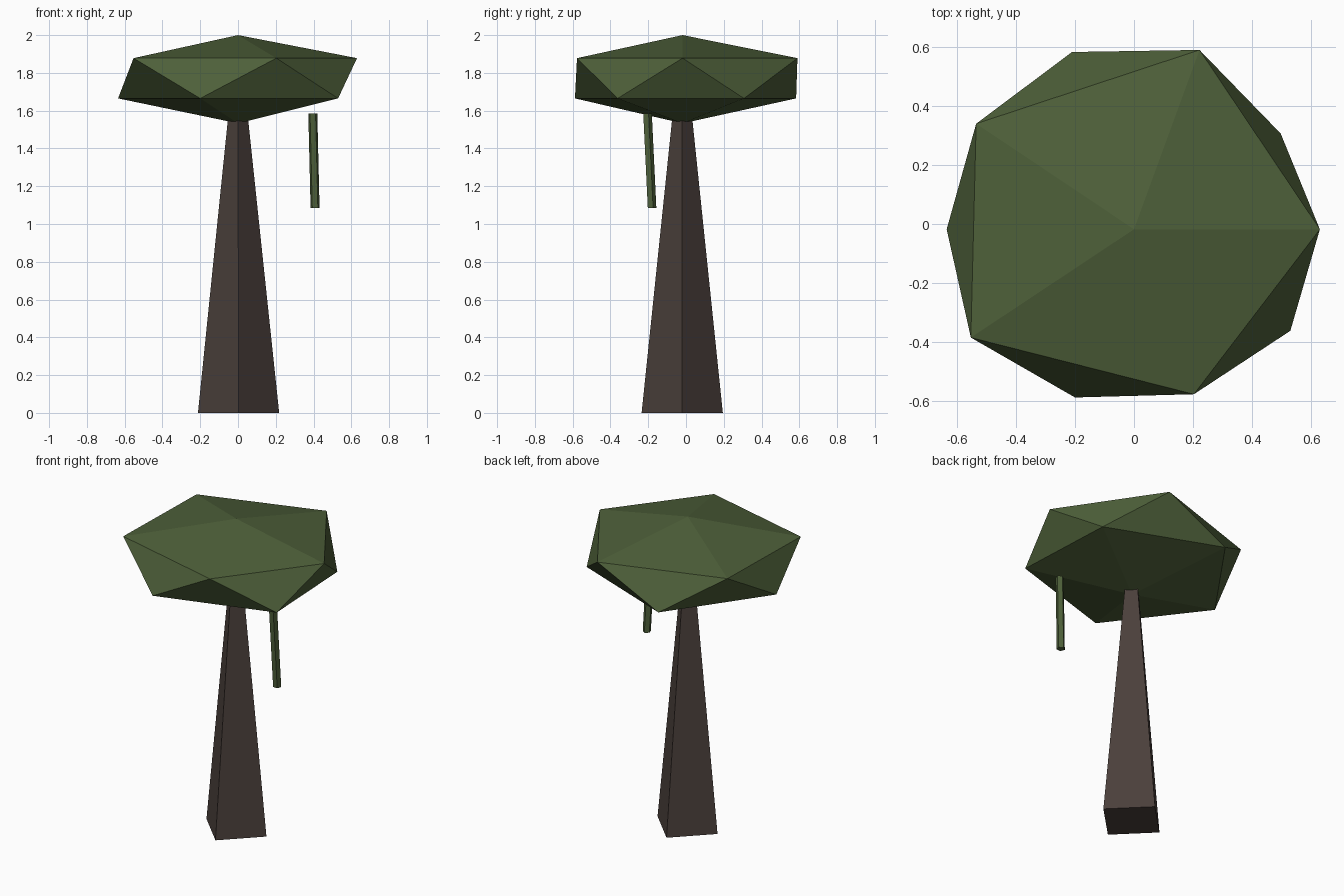
import bpy
import bmesh
from mathutils import Vector

cube = bpy.data.objects.get("Cube")
if cube:
    bpy.data.objects.remove(cube, do_unlink=True)


def material(name, rgb):
    mat = bpy.data.materials.new(name)
    mat.use_nodes = True
    color = (*rgb, 1.0)
    mat.diffuse_color = color
    mat.node_tree.nodes["Principled BSDF"].inputs["Base Color"].default_value = color
    return mat


def finish(bm, name, mat):
    bmesh.ops.recalc_face_normals(bm, faces=bm.faces)
    mesh = bpy.data.meshes.new(name)
    bm.to_mesh(mesh)
    bm.free()
    mesh.materials.append(mat)
    obj = bpy.data.objects.new(name, mesh)
    bpy.context.collection.objects.link(obj)
    return obj


def tapered_prism(name, sides, bottom, top, r_bottom, r_top, mat):
    """Flat-sided column whose axis may lean from bottom to top."""
    bottom, top = Vector(bottom), Vector(top)
    bm = bmesh.new()
    bmesh.ops.create_cone(bm, cap_ends=True, segments=sides,
                          radius1=r_bottom, radius2=r_top, depth=top.z - bottom.z)
    for v in bm.verts:
        v.co += (bottom if v.co.z < 0 else top) - Vector((0, 0, v.co.z))
    return finish(bm, name, mat)


leaf = material("leaf green", (0.075, 0.115, 0.041))
bark = material("bark brown", (0.070, 0.051, 0.044))

# Trunk: four-sided, corners facing the axes
tapered_prism("trunk", 4, (0.003, -0.02, 0), (0, -0.02, 1.56), 0.215, 0.053, bark)

# Hanging vine, slightly leaning
tapered_prism("hanging_vine", 5, (0.408, -0.182, 1.085), (0.396, -0.206, 1.585),
              0.025, 0.025, leaf)

# Canopy: squashed, slightly uneven twenty-sided crown
upper = [(0.63, -0.018), (0.222, 0.59), (-0.535, 0.34), (-0.553, -0.385), (0.203, -0.577)]
lower = [(0.497, 0.307), (-0.21, 0.583), (-0.635, -0.018), (-0.2, -0.588), (0.53, -0.362)]
bm = bmesh.new()
apex = bm.verts.new((0, -0.018, 2.0))
base = bm.verts.new((0, -0.018, 1.533))
up = [bm.verts.new((x, y, 1.878)) for x, y in upper]
low = [bm.verts.new((x, y, 1.665)) for x, y in lower]
for i in range(5):
    j = (i + 1) % 5
    for tri in ((apex, up[i], up[j]), (up[i], low[i], up[j]),
                (low[i], low[j], up[j]), (base, low[j], low[i])):
        bm.faces.new(tri)
finish(bm, "canopy", leaf)
